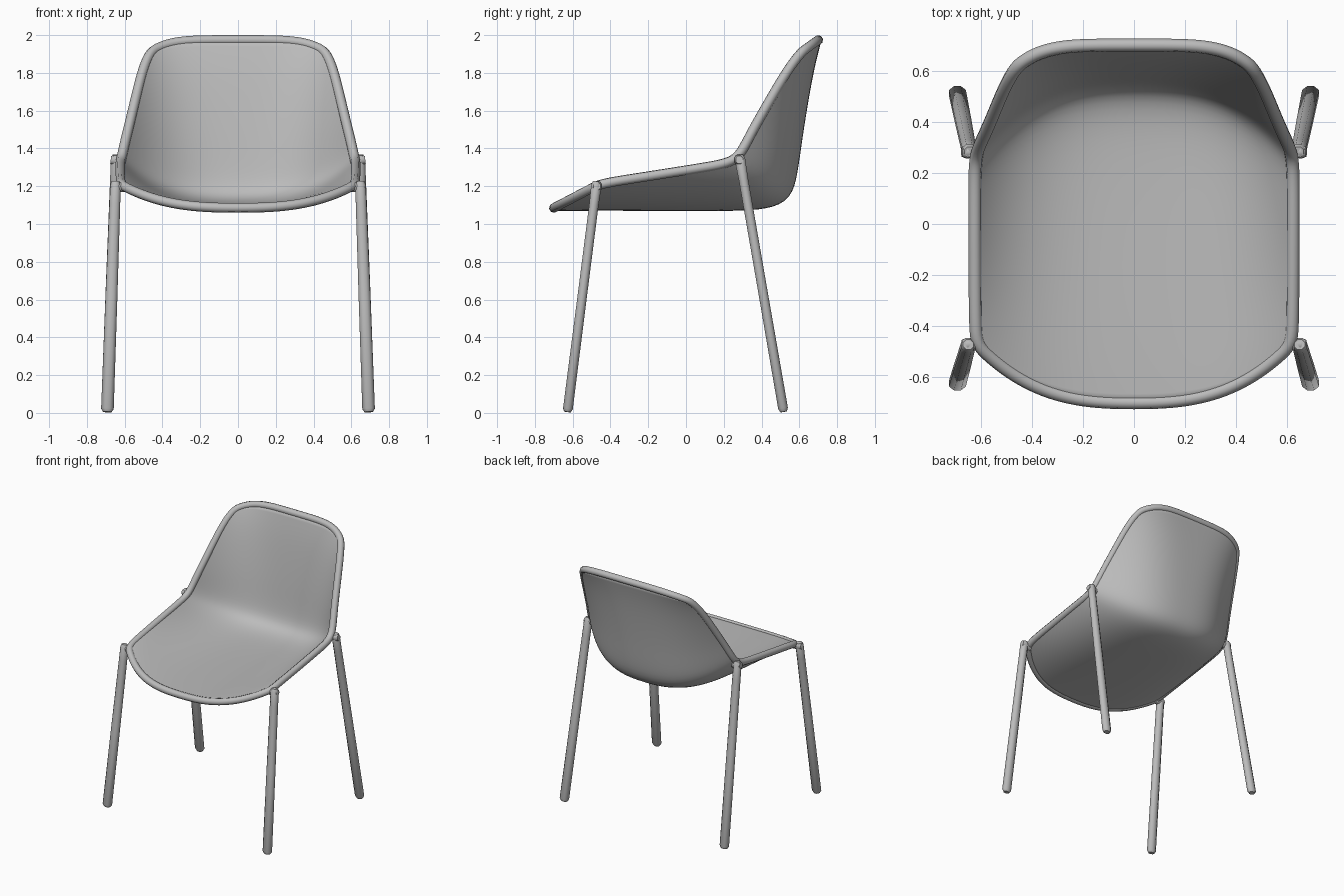
import bpy, bmesh, math
from mathutils import Vector

cube = bpy.data.objects.get("Cube")
if cube:
    bpy.data.objects.remove(cube, do_unlink=True)

# One grey for everything
grey = bpy.data.materials.new("light grey")
grey.use_nodes = True
COLOUR = (0.5, 0.5, 0.5, 1)
grey.diffuse_color = COLOUR
grey.node_tree.nodes["Principled BSDF"].inputs["Base Color"].default_value = COLOUR


def add_mesh(name, bm):
    mesh = bpy.data.meshes.new(name)
    bmesh.ops.recalc_face_normals(bm, faces=bm.faces[:])
    bm.to_mesh(mesh)
    bm.free()
    ob = bpy.data.objects.new(name, mesh)
    bpy.context.collection.objects.link(ob)
    mesh.materials.append(grey)
    return ob


# Shell stations, front lip to backrest top:
# centre y, centre z, edge half width, edge y, edge z, sharpness of the side bend
STATIONS = [
    (-0.70, 1.085, 0.615, -0.47, 1.205, 2.8),
    (-0.56, 1.087, 0.620, -0.40, 1.222, 2.8),
    (-0.30, 1.087, 0.622, -0.25, 1.245, 3.0),
    (0.00, 1.085, 0.623, -0.06, 1.275, 3.0),
    (0.25, 1.085, 0.623, 0.10, 1.300, 3.0),
    (0.43, 1.093, 0.623, 0.20, 1.318, 2.8),
    (0.545, 1.140, 0.618, 0.27, 1.345, 2.7),
    (0.575, 1.270, 0.602, 0.315, 1.420, 2.7),
    (0.595, 1.420, 0.582, 0.355, 1.500, 2.8),
    (0.622, 1.600, 0.548, 0.435, 1.640, 3.0),
    (0.660, 1.820, 0.505, 0.540, 1.820, 3.5),
    (0.700, 1.974, 0.465, 0.610, 1.910, 5.0),
]
HALF = 7


def section(station):
    cy, cz, w, ey, ez, p = station
    row = []
    for i in range(-HALF, HALF + 1):
        u = math.sin(i / HALF * math.pi / 2 * 0.8) / math.sin(math.pi / 2 * 0.8)
        f = abs(u) ** p
        row.append(Vector((w * u, cy + (ey - cy) * f, cz + (ez - cz) * f)))
    return row


rows = [section(s) for s in STATIONS]

# Moulded seat shell
bm = bmesh.new()
grid = [[bm.verts.new(p) for p in row] for row in rows]
for a, b in zip(grid, grid[1:]):
    for i in range(len(a) - 1):
        bm.faces.new((a[i], a[i + 1], b[i + 1], b[i]))
shell = add_mesh("seat_shell", bm)
sub = shell.modifiers.new("smooth", 'SUBSURF')
sub.levels = sub.render_levels = 2
sub.boundary_smooth = 'ALL'
thick = shell.modifiers.new("thickness", 'SOLIDIFY')
thick.thickness = 0.034
thick.offset = 0
for poly in shell.data.polygons:
    poly.use_smooth = True

# Rolled rim: cubic spline following the shell boundary
loop = (rows[0] + [r[-1] for r in rows[1:-1]]
        + rows[-1][::-1] + [r[0] for r in rows[-2:0:-1]])
curve = bpy.data.curves.new("shell_rim", 'CURVE')
curve.dimensions = '3D'
curve.bevel_depth = 0.026
curve.bevel_resolution = 2
curve.resolution_u = 4
spline = curve.splines.new('NURBS')
spline.points.add(len(loop) - 1)
for pt, co in zip(spline.points, loop):
    pt.co = (*co, 1)
spline.order_u = 4
spline.use_cyclic_u = True
curve.materials.append(grey)
bpy.context.collection.objects.link(bpy.data.objects.new("shell_rim", curve))


def tube(name, stops, sides=8):
    """Capped tube through (centre, x radius, depth radius) stops."""
    axis = (stops[-1][0] - stops[0][0]).normalized()
    across = Vector((0, 1, 0)) if abs(axis.x) > 0.7 else Vector((1, 0, 0))
    across = (across - axis * across.dot(axis)).normalized()
    deep = axis.cross(across)
    bm = bmesh.new()
    rings = []
    for c, ra, rd in stops:
        ring = []
        for k in range(sides):
            t = (k + 0.5) * math.tau / sides
            ring.append(bm.verts.new(c + across * ra * math.cos(t) + deep * rd * math.sin(t)))
        rings.append(ring)
    for a, b in zip(rings, rings[1:]):
        for k in range(sides):
            n = (k + 1) % sides
            bm.faces.new((a[k], a[n], b[n], b[k]))
    bm.faces.new(rings[0])
    bm.faces.new(rings[-1])
    ob = add_mesh(name, bm)
    for poly in ob.data.polygons:
        poly.use_smooth = len(poly.vertices) == 4
    return ob


# Splayed legs and the short lugs that join them to the rim
LEGS = {
    "front": (Vector((0.648, -0.472, 1.225)), Vector((0.692, -0.628, 0.0))),
    "rear": (Vector((0.644, 0.282, 1.365)), Vector((0.692, 0.518, 0.0))),
}
for side, s in (("left", 1), ("right", -1)):
    for end, (top, foot) in LEGS.items():
        top = Vector((top.x * s, top.y, top.z))
        foot = Vector((foot.x * s, foot.y, foot.z))
        at = lambda t: foot.lerp(top, t)
        tube(f"{end}_leg_{side}", [
            (at(0.004), 0.024, 0.019), (at(0.018), 0.036, 0.028),
            (at(0.5), 0.034, 0.027), (at(0.9), 0.031, 0.027),
            (at(0.985), 0.030, 0.030), (at(1.0), 0.022, 0.021)])
        z = top.z - 0.03
        tube(f"{end}_lug_{side}", [
            (Vector((s * 0.595, top.y, z - 0.005)), 0.020, 0.024),
            (Vector((s * 0.655, top.y, z + 0.005)), 0.028, 0.030),
            (Vector((s * 0.674, top.y, z + 0.005)), 0.020, 0.022)])
